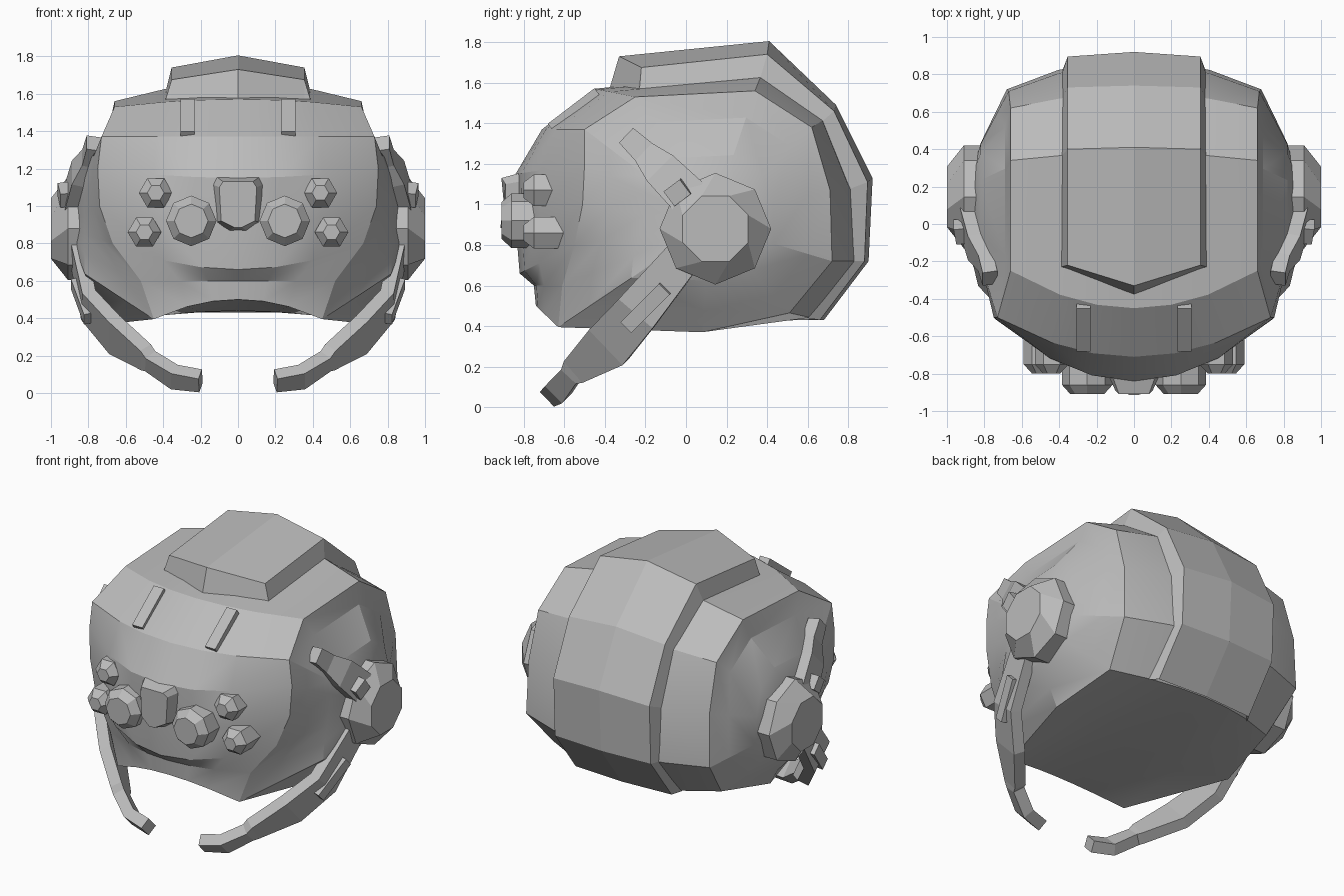
import bpy, bmesh
from math import sin, cos, pi, radians
from mathutils import Vector

if "Cube" in bpy.data.objects:
    bpy.data.objects.remove(bpy.data.objects["Cube"])

grey = bpy.data.materials.new("plain_grey")
grey.use_nodes = True
grey.diffuse_color = (0.5, 0.5, 0.5, 1)
grey.node_tree.nodes["Principled BSDF"].inputs["Base Color"].default_value = (0.5, 0.5, 0.5, 1)


def loft(name, rings, cap_start=True, cap_end=True, smooth=0):
    """Skin closed rings of points, then mirror the part across x = 0."""
    bm = bmesh.new()
    loops = [[bm.verts.new(p) for p in ring] for ring in rings]
    n = len(loops[0])
    for a, b in zip(loops, loops[1:]):
        for i in range(n):
            j = (i + 1) % n
            bm.faces.new((a[i], a[j], b[j], b[i]))
    if cap_start:
        bm.faces.new(loops[0])
    if cap_end:
        bm.faces.new(loops[-1])
    bmesh.ops.recalc_face_normals(bm, faces=bm.faces)
    mesh = bpy.data.meshes.new(name)
    bm.to_mesh(mesh)
    bm.free()
    mesh.materials.append(grey)
    obj = bpy.data.objects.new(name, mesh)
    bpy.context.collection.objects.link(obj)
    mirror = obj.modifiers.new("Mirror", "MIRROR")
    mirror.merge_threshold = 0.0005
    if smooth:
        bpy.ops.object.select_all(action="DESELECT")
        obj.select_set(True)
        bpy.context.view_layer.objects.active = obj
        bpy.ops.object.shade_smooth_by_angle(angle=radians(smooth))
    return obj


def sweep(name, path, widths, thick, across):
    """Rectangular bar along a path; widths run along the given direction."""
    path = [Vector(p) for p in path]
    rings = []
    for i, p in enumerate(path):
        t = (path[min(i + 1, len(path) - 1)] - path[max(i - 1, 0)]).normalized()
        w = Vector(across)
        w = (w - t * w.dot(t)).normalized() * widths[i] / 2
        h = t.cross(w).normalized() * thick / 2
        rings.append([p + w + h, p - w + h, p - w - h, p + w - h])
    return loft(name, rings)


def turned(name, centre, axis, sides, steps, turn=0.0):
    """Faceted stud: steps are (distance along axis, radius, extra turn)."""
    c = Vector(centre)
    axis = Vector(axis)
    u = Vector((0, 0, 1))
    v = axis.cross(u)
    rings = []
    for d, r, extra in steps:
        angles = [2 * pi * (i + turn + extra) / sides for i in range(sides)]
        rings.append([c + axis * d + (u * cos(a) + v * sin(a)) * r for a in angles])
    return loft(name, rings)


# Helmet shell: centre line (y, z) and matching outer rim (x, y, z)
centre_line = [(-.74, .50), (-.75, .60), (-.82, .66), (-.84, .90), (-.84, 1.15),
               (-.71, 1.37), (-.45, 1.57), (.38, 1.66), (.70, 1.43), (.86, 1.08),
               (.88, .72), (.67, .43), (.08, .44)]
rim = [(.45, -.63, .395), (.52, -.61, .60), (.67, -.55, .80), (.74, -.51, 1.0),
       (.75, -.50, 1.2), (.73, -.50, 1.37), (.66, -.25, 1.53), (.66, .34, 1.56),
       (.66, .62, 1.38), (.67, .71, 1.07), (.68, .72, .72), (.62, .51, .465),
       (.68, .08, .37)]
hub = Vector((.80, .12, .90))
rings = []
for t in (0, .3, .6, 1):
    s = t * t
    rings.append([(x * t, cy + (y - cy) * s, cz + (z - cz) * s)
                  for (cy, cz), (x, y, z) in zip(centre_line, rim)])


def toward_hub(p, x, k):
    return (x, hub.y + (p[1] - hub.y) * k, hub.z + (p[2] - hub.z) * k)


# Side panels: steep below the upper rim, then bulging out
rings.append([toward_hub(p, p[0] + (.82 - p[0]) * (.18 if i in (6, 7, 8) else .42), .8)
              for i, p in enumerate(rim)])
for x, k in ((.82, .52), (.875, .22)):
    rings.append([toward_hub(p, x, k) for p in rim])
loft("helmet_shell", rings, cap_start=False, smooth=20)

# Raised crest running over the top and down the back
ridge = [(-.38, 1.56), (-.33, 1.73), (.41, 1.805), (.74, 1.49), (.92, 1.13), (.90, .72), (.68, .43)]
edge = [(-.24, 1.56), (-.22, 1.675), (.40, 1.74), (.73, 1.46), (.895, 1.11), (.88, .72), (.66, .43)]
foot = [(-.24, 1.55), (-.23, 1.56), (.36, 1.60), (.65, 1.39), (.79, 1.07), (.80, .72), (.60, .44)]
loft("crest", [[(x, y, z) for y, z in line]
               for x, line in ((0, ridge), (.355, edge), (.39, foot))],
     cap_start=False, cap_end=False)

# Nose block between the lenses
nose_back = [(.12, -.80, 1.16), (.15, -.78, 1.12), (.125, -.78, .91), (.06, -.78, .86)]
nose_front = [(.08, -.91, 1.13), (.10, -.89, 1.10), (.09, -.89, .92), (.02, -.915, .885)]


def both_sides(half):
    return half + [(-x, y, z) for x, y, z in reversed(half)]


nose = loft("nose_block", [both_sides(nose_back), both_sides(nose_front)])
nose.modifiers.clear()

# Large and small lenses on the face
turned("large_lens", (.25, -.70, .92), (0, -1, 0), 8,
       [(0, .135, 0), (.16, .135, 0), (.21, .09, 0)])
for label, x, z in (("upper", .44, 1.07), ("lower", .50, .86)):
    turned(label + "_small_lens", (x, -.58, z), (0, -1, 0), 6,
           [(0, .09, 0), (.17, .09, 0), (.22, .045, 0)], turn=.5)

# Ear cups
turned("ear_cup", (.78, .145, .88), (1, 0, 0), 8,
       [(0, .275, 0), (.13, .275, 0), (.22, .175, .5)])

# Lever rising forward from each ear cup, with its clip
sweep("ear_lever", [(.77, -.29, 1.335), (.795, -.20, 1.25), (.85, -.12, 1.17), (.89, .02, 1.03)],
      [.10, .12, .18, .20], .08, (0, .7, .7))
sweep("lever_clip", [(.915, -.08, 1.03), (.93, .0, 1.09)], [.09, .09], .07, (0, .6, -.8))

# Jaw arms curving down and inward
sweep("jaw_arm",
      [(.86, .0, .76), (.80, -.24, .47), (.66, -.38, .31), (.49, -.54, .19),
       (.47, -.56, .17), (.34, -.63, .085), (.20, -.66, .065)],
      [.18, .22, .24, .14, .10, .12, .10], .075, (0, .7, -.7))
sweep("arm_plate", [(.785, -.29, .40), (.855, -.10, .59)], [.075, .075], .08, (0, .7, -.7))

# Brow clips
sweep("brow_clip", [(.27, -.66, 1.37), (.27, -.43, 1.545)], [.075, .075], .07, (1, 0, 0))
